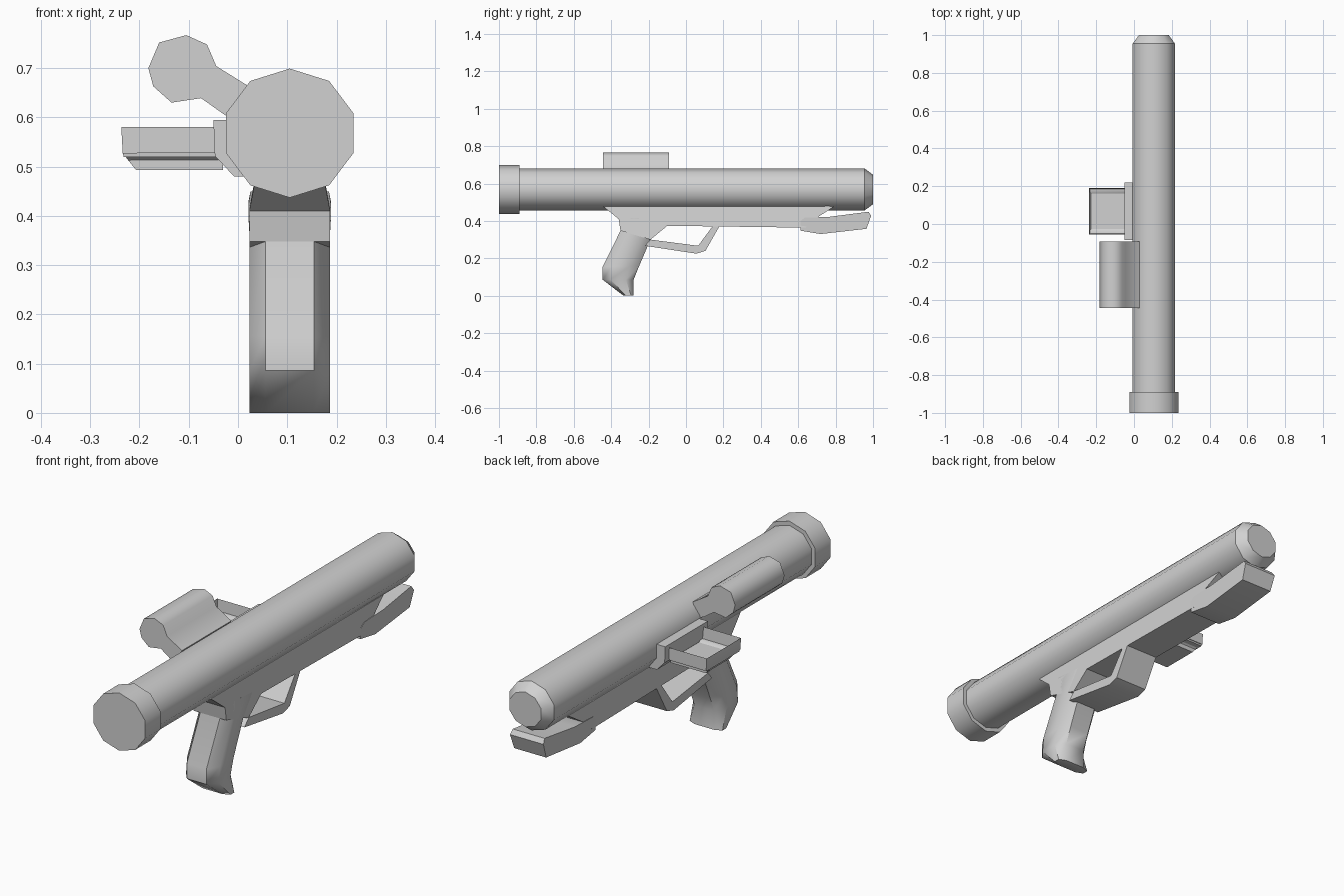
import bpy, bmesh, math

if "Cube" in bpy.data.objects:
    bpy.data.objects.remove(bpy.data.objects["Cube"])

grey = bpy.data.materials.new("plain_grey")
grey.use_nodes = True
COLOUR = (0.64, 0.64, 0.64, 1)
grey.diffuse_color = COLOUR
grey.node_tree.nodes["Principled BSDF"].inputs["Base Color"].default_value = COLOUR

CX, CZ = 0.105, 0.568      # tube axis
HALF = 0.082               # half width of the lower parts


def loft(name, rings, angle=40, edit=None):
    """Skin a list of equal-length rings, cap both ends and shade."""
    bm = bmesh.new()
    loops = [[bm.verts.new(p) for p in ring] for ring in rings]
    n = len(loops[0])
    for a, b in zip(loops, loops[1:]):
        for i in range(n):
            j = (i + 1) % n
            bm.faces.new((a[i], a[j], b[j], b[i]))
    bm.faces.new(loops[0])
    bm.faces.new(loops[-1])
    bmesh.ops.recalc_face_normals(bm, faces=bm.faces)
    if edit:
        edit(bm)
    mesh = bpy.data.meshes.new(name)
    bm.to_mesh(mesh)
    bm.free()
    mesh.materials.append(grey)
    ob = bpy.data.objects.new(name, mesh)
    bpy.context.collection.objects.link(ob)
    bpy.ops.object.select_all(action='DESELECT')
    ob.select_set(True)
    bpy.context.view_layer.objects.active = ob
    bpy.ops.object.shade_smooth_by_angle(angle=math.radians(angle))
    return ob


def circle(y, rx, rz, n=10):
    return [(CX + rx * math.sin(math.tau * i / n), y,
             CZ + rz * math.cos(math.tau * i / n)) for i in range(n)]


def side_prism(name, profile, width, angle=40):
    """Extrude a (y, z, width factor) profile across the model."""
    return loft(name, [[(CX + s * width * p[2], p[0], p[1]) for p in profile]
                       for s in (-1, 1)], angle)


def front_prism(name, profile, y0, y1, angle=40, edit=None):
    """Extrude an (x, z) profile along the tube."""
    return loft(name, [[(x, y, z) for x, z in profile] for y in (y0, y1)], angle, edit)


# Launch tube, its tapered end and the front collar
loft("tube", [circle(-0.95, 0.1175, 0.112), circle(0.955, 0.1175, 0.112)])
loft("tube_taper", [circle(0.955, 0.1175, 0.112), circle(1.0, 0.083, 0.079)])
loft("front_collar", [circle(-1.0, 0.136, 0.131), circle(-0.89, 0.136, 0.131)])

# Receiver under the tube, narrower where it meets it
side_prism("receiver", [
    (-0.44, 0.475, 0.85), (-0.36, 0.41, 1), (-0.35, 0.348, 1), (-0.19, 0.3, 1),
    (-0.1, 0.374, 1), (0.64, 0.364, 1), (0.70, 0.417, 1),
    (0.79, 0.476, 0.85), (0.79, 0.5, 0.8), (-0.44, 0.5, 0.8)], HALF)

# Trigger guard
side_prism("trigger_guard", [
    (-0.22, 0.267, 1), (0.056, 0.225, 1), (0.104, 0.24, 1), (0.18, 0.374, 1),
    (0.147, 0.378, 1), (0.065, 0.267, 1), (-0.19, 0.3, 1)], HALF)

# Pistol grip: rounded sections from the receiver down to the heel
section = [(-1, -.6), (-.5, -1), (.5, -1), (1, -.6),
           (1, .6), (.5, 1), (-.5, 1), (-1, .6)]
stations = [((-0.36, 0.42), (-0.10, 0.40)), ((-0.35, 0.348), (-0.19, 0.30)),
            ((-0.446, 0.155), (-0.25, 0.16)), ((-0.446, 0.086), (-0.28, 0.086)),
            ((-0.334, 0.0), (-0.28, 0.0))]
grip_rings = []
for (yb, zb), (yf, zf) in stations:
    grip_rings.append([(CX + HALF * s, yb + (yf - yb) * (u + 1) / 2,
                        zb + (zf - zb) * (u + 1) / 2) for u, s in section])
loft("pistol_grip", grip_rings, 50)

# Hand rest beneath the rear of the tube
side_prism("hand_rest", [
    (0.612, 0.348, 0.95), (0.72, 0.33, 0.95), (0.965, 0.358, 0.95),
    (0.99, 0.428, 1), (0.976, 0.449, 0.95), (0.767, 0.422, 1),
    (0.634, 0.417, 1), (0.612, 0.40, 1)], 0.084)

# Scope with its arm
front_prism("scope", [
    (-0.182, 0.70), (-0.16, 0.752), (-0.105, 0.767), (-0.063, 0.748),
    (-0.044, 0.704), (0.03, 0.658), (0.01, 0.59), (-0.027, 0.605),
    (-0.075, 0.639), (-0.135, 0.63), (-0.172, 0.663)], -0.445, -0.092, 55)

# Side mount plate
front_prism("side_plate", [
    (-0.05, 0.595), (-0.047, 0.522), (-0.008, 0.48), (0.05, 0.48), (0.05, 0.595)],
    -0.085, 0.22)


def hollow_tray(bm):
    """Round the lower long edges, then sink the top face."""
    low = [e for e in bm.edges
           if all(v.co.z < 0.5 for v in e.verts)
           and abs(e.verts[0].co.y - e.verts[1].co.y) < 0.001]
    bmesh.ops.bevel(bm, geom=low, offset=0.035, segments=3, affect='EDGES')
    bm.normal_update()
    top = max(bm.faces, key=lambda f: f.calc_center_median().z)
    bmesh.ops.inset_region(bm, faces=[top], thickness=0.006)
    bmesh.ops.translate(bm, verts=top.verts, vec=(0, 0, -0.06))


# Open side tray
front_prism("side_tray", [
    (-0.237, 0.58), (-0.234, 0.527), (-0.207, 0.493), (-0.03, 0.493), (-0.03, 0.58)],
    -0.055, 0.19, 45, hollow_tray)
